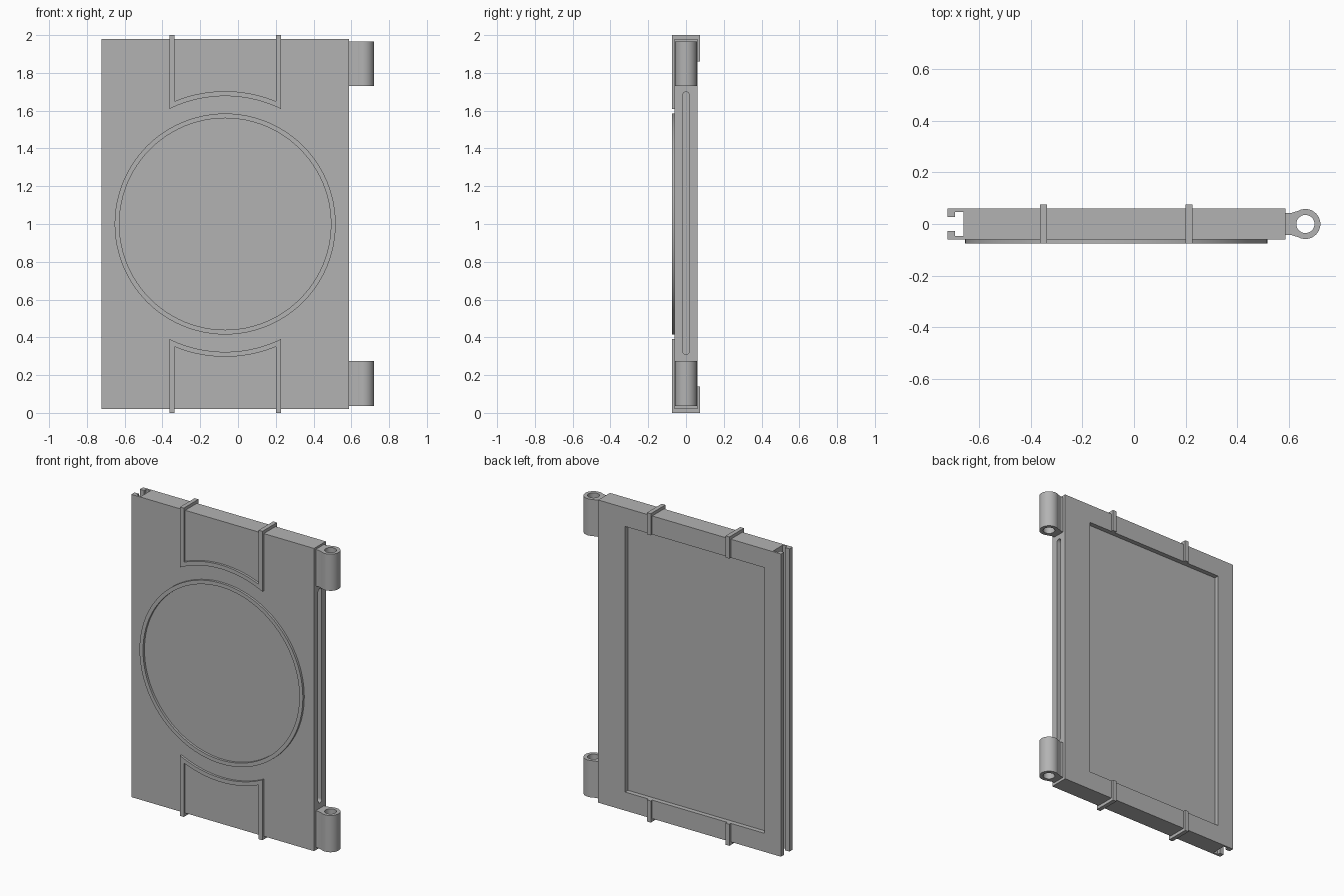
import bpy, bmesh
from math import sin, cos, pi, asin
from mathutils import Vector

cube = bpy.data.objects.get("Cube")
if cube:
    bpy.data.objects.remove(cube)

grey = bpy.data.materials.new("plain grey")
grey.use_nodes = True
grey.diffuse_color = (0.45, 0.45, 0.45, 1)
grey.node_tree.nodes["Principled BSDF"].inputs["Base Color"].default_value = grey.diffuse_color

CX, CZ = -0.068, 1.0             # centre of the panel
LEFT, RIGHT = -0.722, 0.587      # panel sides
HALF, PROUD = 0.06, 0.075        # panel half depth, trim half depth
HINGE_X = 0.663


def arc(cx, cy, r, a0, a1, n):
    return [(cx + r * cos(a0 + (a1 - a0) * i / n), cy + r * sin(a0 + (a1 - a0) * i / n))
            for i in range(n + 1)]


def prism(name, outline, lo, hi, plane="xy", hole=None):
    """Extrude an outline, or the band between it and a matching hole."""
    bm = bmesh.new()

    def verts(points):
        return [bm.verts.new({"xy": (u, v, lo), "xz": (u, lo, v), "yz": (lo, u, v)}[plane])
                for u, v in points]
    a = verts(outline)
    if hole:
        b = verts(hole)
        faces = [bm.faces.new((a[i - 1], a[i], b[i], b[i - 1])) for i in range(len(a))]
    else:
        faces = [bm.faces.new(a)]
    shift = {"xy": Vector((0, 0, 1)), "xz": Vector((0, 1, 0)), "yz": Vector((1, 0, 0))}[plane]
    new = bmesh.ops.extrude_face_region(bm, geom=faces)["geom"]
    bmesh.ops.translate(bm, vec=shift * (hi - lo),
                        verts=[g for g in new if isinstance(g, bmesh.types.BMVert)])
    bmesh.ops.recalc_face_normals(bm, faces=bm.faces[:])
    mesh = bpy.data.meshes.new(name)
    bm.to_mesh(mesh)
    bm.free()
    mesh.materials.append(grey)
    obj = bpy.data.objects.new(name, mesh)
    bpy.context.collection.objects.link(obj)
    return obj


def rect(u0, u1, v0, v1):
    return [(u0, v0), (u1, v0), (u1, v1), (u0, v1)]


def activate(obj):
    bpy.ops.object.select_all(action="DESELECT")
    obj.select_set(True)
    bpy.context.view_layer.objects.active = obj


def smooth(obj):
    activate(obj)
    bpy.ops.object.shade_smooth_by_angle(angle=pi / 6)


def cut(obj, cutter):
    mod = obj.modifiers.new("cut", "BOOLEAN")
    mod.operation, mod.solver, mod.object = "DIFFERENCE", "EXACT", cutter
    activate(obj)
    bpy.ops.object.modifier_apply(modifier=mod.name)
    bpy.data.objects.remove(cutter)


# Door panel with a T-shaped slot along its left-hand edge
lip, floor = -0.692, -0.66
half = [(RIGHT, HALF), (LEFT, HALF), (LEFT, 0.027), (lip, 0.027), (lip, 0.047), (floor, 0.047)]
panel = prism("door_panel", half + [(x, -y) for x, y in reversed(half)], 0.02, 1.98)

# Shallow back recess and the round-ended groove in the hinge edge
cut(panel, prism("recess_cutter", rect(-0.606, 0.395, 0.14, 1.86), 0.03, 0.1, "xz"))
r = 0.018
slot = arc(0, 1.70 - r, r, 0, pi, 8) + arc(0, 0.31 + r, r, pi, 2 * pi, 8)
cut(panel, prism("groove_cutter", slot, RIGHT - 0.05, RIGHT + 0.05, "yz"))

# Raised round rim
circle = lambda x, y, rad, n: arc(x, y, rad, 0, 2 * pi, n)[:-1]
smooth(prism("round_rim", circle(CX, CZ, 0.585, 96), -PROUD, -0.055, "xz",
             hole=circle(CX, CZ, 0.56, 96)))

# Raised trim: two legs joined by an arc, with clips over the panel edge
W_OUT, W_IN, R_LOW, R_HIGH = 0.295, 0.268, 0.677, 0.703
low, high = asin(W_OUT / R_LOW), asin(W_IN / R_HIGH)
for place, s in (("top", 1), ("bottom", -1)):
    shape = [(-W_OUT, 1)] + arc(0, 0, R_LOW, pi / 2 + low, pi / 2 - low, 24) + [(W_OUT, 1), (W_IN, 1)]
    shape += arc(0, 0, R_HIGH, pi / 2 - high, pi / 2 + high, 24) + [(-W_IN, 1)]
    smooth(prism(place + "_front_trim", [(CX + u, CZ + s * v) for u, v in shape],
                 -PROUD, -0.055, "xz"))
    for side, k in (("left", 1), ("right", -1)):
        x0, x1 = sorted((CX + k * W_IN, CX + k * W_OUT))
        clip = [(-0.056, 1), (PROUD, 1), (PROUD, 0.86), (HALF, 0.86), (HALF, 0.98), (-0.056, 0.98)]
        prism(f"{place}_{side}_clip", [(y, CZ + s * z) for y, z in clip], x0, x1, "yz")

# Hinge barrels with flared necks
neck = [(0.58, -0.042), (0.606, -0.042), (0.642, -0.053)]
neck += arc(HINGE_X, 0, 0.046, pi * 1.4, pi * 0.6, 12)
neck += [(0.642, 0.053), (0.606, 0.042), (0.58, 0.042)]
for place, z0, z1 in (("lower", 0.037, 0.275), ("upper", 1.73, 1.967)):
    smooth(prism(place + "_hinge_barrel", circle(HINGE_X, 0, 0.058, 40), z0, z1,
                 hole=circle(HINGE_X, 0, 0.035, 40)))
    prism(place + "_hinge_neck", neck, z0, z1)
